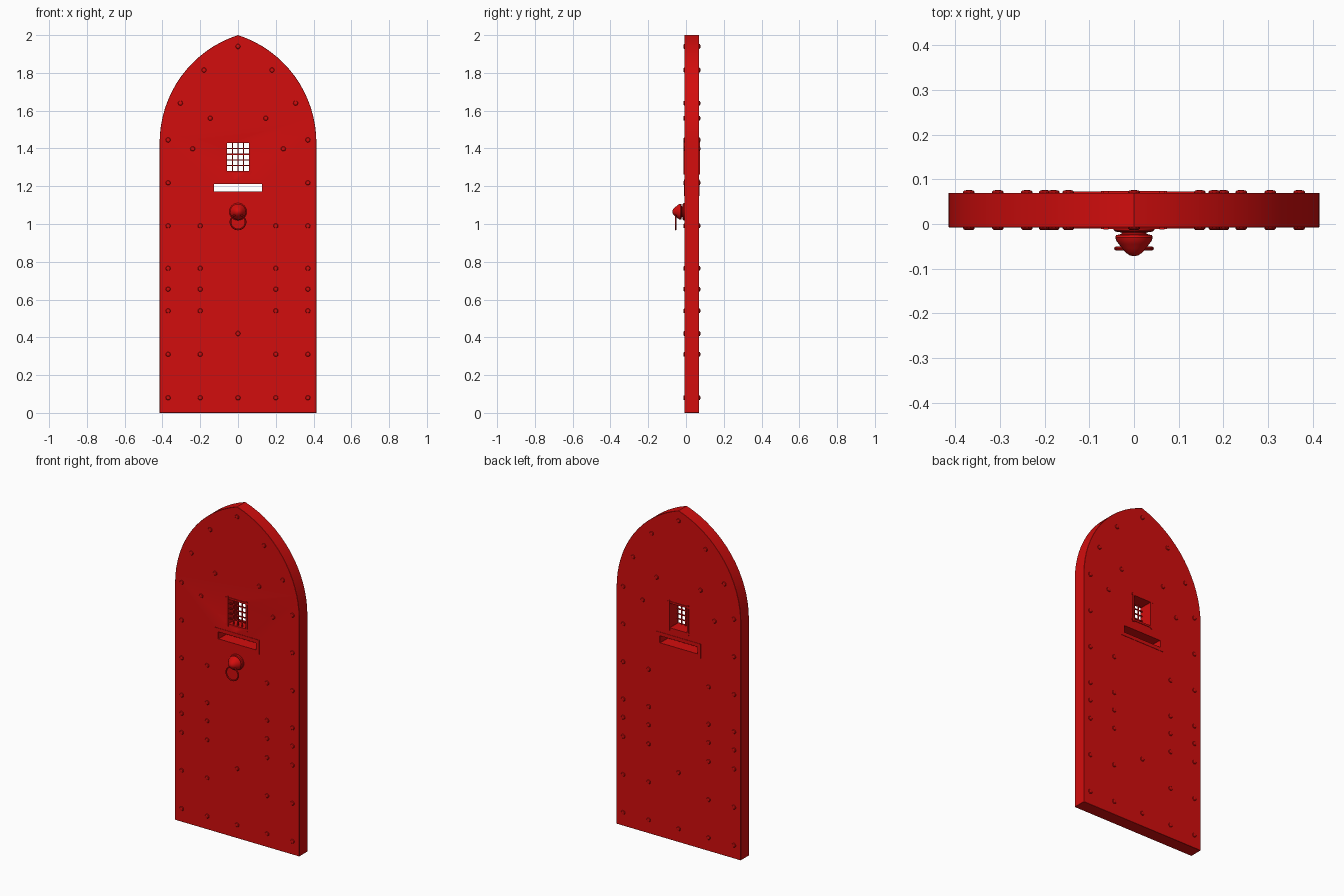
import bpy
import bmesh
from math import sin, cos, pi, atan2, hypot, radians
from mathutils import Matrix, Vector

cube = bpy.data.objects.get("Cube")
if cube:
    bpy.data.objects.remove(cube, do_unlink=True)

red = bpy.data.materials.new("door red")
red.use_nodes = True
colour = (0.65, 0.004, 0.004, 1)
red.diffuse_color = colour
red.node_tree.nodes["Principled BSDF"].inputs["Base Color"].default_value = colour

FRONT, BACK = -0.008, 0.07
MID = (FRONT + BACK) / 2


def finish(name, bm, smooth=True):
    bmesh.ops.recalc_face_normals(bm, faces=bm.faces[:])
    mesh = bpy.data.meshes.new(name)
    bm.to_mesh(mesh)
    bm.free()
    mesh.materials.append(red)
    ob = bpy.data.objects.new(name, mesh)
    bpy.context.scene.collection.objects.link(ob)
    if smooth:
        bpy.ops.object.select_all(action='DESELECT')
        ob.select_set(True)
        bpy.context.view_layer.objects.active = ob
        bpy.ops.object.shade_smooth_by_angle(angle=radians(35))
    return ob


def add_box(bm, centre, size):
    bmesh.ops.create_cube(bm, size=1, matrix=Matrix.Translation(centre) @ Matrix.Diagonal((*size, 1)))


def add_turned(bm, profile, centre, side=-1, steps=16):
    """Lathe (radius, height) points about y, pointing to the given side."""
    rings = [[bm.verts.new(Vector(centre) + Vector((r * cos(2 * pi * i / steps), side * h,
                                                    r * sin(2 * pi * i / steps))))
              for i in range(steps)] for r, h in profile]
    for a, b in zip(rings, rings[1:]):
        for i in range(steps):
            j = (i + 1) % steps
            bm.faces.new((a[i], a[j], b[j], b[i]))
    bm.faces.new(rings[0])
    bm.faces.new(rings[-1])


# Door slab with a pointed arch
half, spring, top = 0.415, 1.43, 2.0
rise = top - spring
offset = (rise ** 2 - half ** 2) / (2 * half)
radius = half + offset
apex = atan2(rise, offset)
arc = [(radius * cos(apex * i / 16) - offset, spring + radius * sin(apex * i / 16)) for i in range(17)]
outline = [(-half, 0), (half, 0)] + arc + [(-x, z) for x, z in arc[-2::-1]]
bm = bmesh.new()
face = bm.faces.new([bm.verts.new((x, FRONT, z)) for x, z in outline])
extruded = bmesh.ops.extrude_face_region(bm, geom=[face])
moved = [g for g in extruded["geom"] if isinstance(g, bmesh.types.BMVert)]
bmesh.ops.translate(bm, verts=moved, vec=(0, BACK - FRONT, 0))
door = finish("door_slab", bm)

# Window and letter slot cut through the slab
bm = bmesh.new()
add_box(bm, (0, MID, 1.354), (0.116, 0.3, 0.15))
add_box(bm, (0, MID, 1.192), (0.252, 0.3, 0.048))
cutter = finish("opening_cutter", bm, False)
cutter.hide_render = True
cutter.hide_viewport = True
cut = door.modifiers.new("openings", 'BOOLEAN')
cut.object = cutter
cut.solver = 'EXACT'
bevel = door.modifiers.new("soft edges", 'BEVEL')
bevel.width = 0.002
bevel.segments = 1
bevel.limit_method = 'ANGLE'
bevel.angle_limit = radians(50)

# Rivets on both faces, mirrored left to right
rows = [(0, 1.94), (0.18, 1.815), (0.305, 1.64), (0.147, 1.56), (0.24, 1.398),
        (0.37, 1.445), (0.37, 1.218), (0, 0.42), (0, 0.08)]
rows += [(x, z) for z in (0.99, 0.765, 0.655, 0.54, 0.31, 0.08) for x in (0.2, 0.37)]
spots = {(s * x, z) for x, z in rows for s in (-1, 1)}
stud = [(0.013, -0.002), (0.013, 0.002), (0.0105, 0.0048), (0.005, 0.006)]
for name, y, side in (("front_rivets", FRONT, -1), ("back_rivets", BACK, 1)):
    bm = bmesh.new()
    for x, z in sorted(spots):
        add_turned(bm, stud, (x, y, z), side, 10)
    finish(name, bm)


def frame(name, y, hx, hz, centre_z, bar, depth, overhang=0.0):
    bm = bmesh.new()
    for s in (-1, 1):
        add_box(bm, (s * (hx - bar / 2), y, centre_z), (bar, depth, 2 * (hz + overhang)))
        add_box(bm, (0, y, centre_z + s * (hz - bar / 2)), (2 * (hx + overhang), depth * 0.9, bar))
    return finish(name, bm, False)


# Raised surrounds on both faces
for label, y in (("front", FRONT), ("back", BACK)):
    frame(label + "_window_frame", y, 0.068, 0.085, 1.354, 0.011, 0.008, 0.006)
    frame(label + "_slot_frame", y, 0.149, 0.043, 1.192, 0.022, 0.005)

# Crossed bars in the window
bm = bmesh.new()
for i in range(1, 4):
    add_box(bm, (-0.058 + 0.029 * i, 0, 1.354), (0.006, 0.006, 0.152))
for i in range(1, 5):
    add_box(bm, (0, 0.001, 1.279 + 0.03 * i), (0.118, 0.006, 0.006))
finish("window_grille", bm, False)

# Pointed knob on a round plate
knob = [(0.045, -0.002), (0.046, 0.005), (0.042, 0.009), (0.028, 0.011), (0.028, 0.014),
        (0.040, 0.017), (0.042, 0.022), (0.040, 0.029), (0.034, 0.037), (0.027, 0.046),
        (0.020, 0.055), (0.010, 0.062), (0.002, 0.064)]
bm = bmesh.new()
add_turned(bm, knob, (0, FRONT, 1.065), -1, 24)
finish("knocker_knob", bm)

# Hanging ring
bm = bmesh.new()
big, small, n, m = 0.040, 0.0045, 28, 8
loops = [[bm.verts.new(((big + small * cos(2 * pi * j / m)) * cos(2 * pi * i / n),
                        -0.055 + small * sin(2 * pi * j / m),
                        1.011 + (big + small * cos(2 * pi * j / m)) * sin(2 * pi * i / n)))
          for j in range(m)] for i in range(n)]
for i in range(n):
    a, b = loops[i], loops[(i + 1) % n]
    for j in range(m):
        k = (j + 1) % m
        bm.faces.new((a[j], a[k], b[k], b[j]))
finish("knocker_ring", bm)
